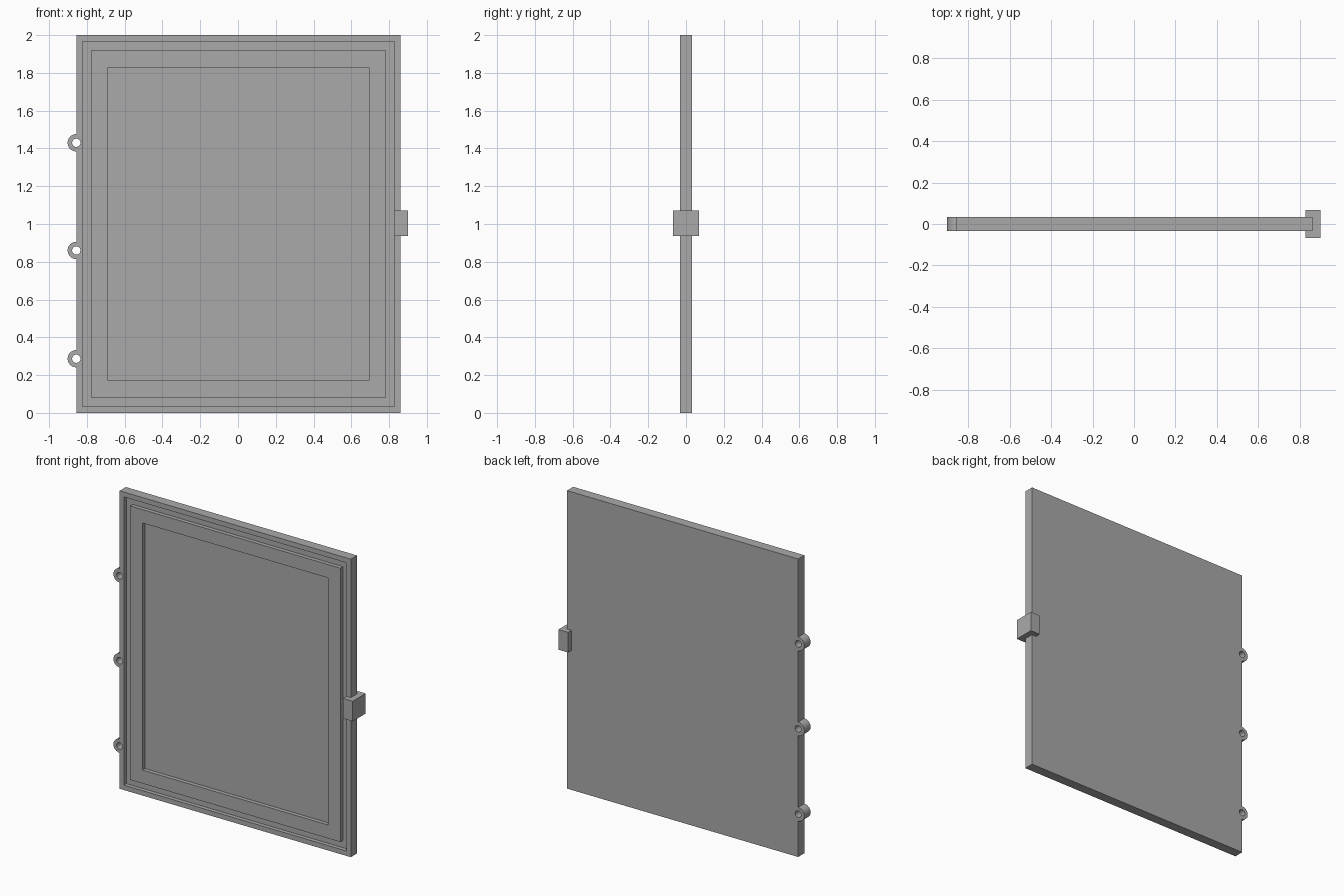
import bpy
import bmesh
from math import pi, cos, sin
from mathutils import Matrix

cube = bpy.data.objects.get("Cube")
if cube:
    bpy.data.objects.remove(cube, do_unlink=True)

GREY = (0.4, 0.4, 0.4, 1)
grey = bpy.data.materials.new("plain grey")
grey.use_nodes = True
grey.diffuse_color = GREY
grey.node_tree.nodes["Principled BSDF"].inputs["Base Color"].default_value = GREY

HALF = 0.033          # half thickness of the panel
FLOOR = -0.006        # depth of the groove and the recess
MID_X = 0.0025
HINGE_X = -0.856
HINGE_Z = (0.287, 0.86, 1.43)
HOLE, BARREL = 0.022, 0.046
SIDES = 32


def finish(bm, name):
    bmesh.ops.recalc_face_normals(bm, faces=bm.faces)
    mesh = bpy.data.meshes.new(name)
    bm.to_mesh(mesh)
    bm.free()
    obj = bpy.data.objects.new(name, mesh)
    bpy.context.collection.objects.link(obj)
    mesh.materials.append(grey)
    return obj


def activate(obj):
    bpy.ops.object.select_all(action='DESELECT')
    obj.select_set(True)
    bpy.context.view_layer.objects.active = obj


def bridge(bm, a, b):
    for i in range(len(a)):
        j = (i + 1) % len(a)
        bm.faces.new((a[i], a[j], b[j], b[i]))


# Door panel: nested rectangles (half width, half height, y) from back to recess
steps = [(0.8585, 1, HALF), (0.8585, 1, -HALF),
         (0.8265, 0.967, -HALF), (0.8265, 0.967, FLOOR),
         (0.78, 0.919, FLOOR), (0.78, 0.919, -HALF),
         (0.69, 0.829, -HALF), (0.69, 0.829, FLOOR)]
bm = bmesh.new()
rings = [[bm.verts.new((MID_X + sx * w, y, 1 + sz * h))
          for sx, sz in ((-1, -1), (1, -1), (1, 1), (-1, 1))] for w, h, y in steps]
for a, b in zip(rings, rings[1:]):
    bridge(bm, a, b)
bm.faces.new(rings[0])
bm.faces.new(rings[-1])
panel = finish(bm, "door_panel")

# Pin holes through the panel edge
bm = bmesh.new()
for z in HINGE_Z:
    bmesh.ops.create_cone(bm, cap_ends=True, segments=SIDES, radius1=HOLE, radius2=HOLE,
                          depth=0.3, matrix=Matrix.Translation((HINGE_X, 0, z))
                          @ Matrix.Rotation(pi / 2, 4, 'X'))
cutter = finish(bm, "pin_hole_cutter")
cutter.hide_render = True
cut = panel.modifiers.new("pin holes", 'BOOLEAN')
cut.operation = 'DIFFERENCE'
cut.solver = 'EXACT'
cut.object = cutter
activate(panel)
bpy.ops.object.modifier_apply(modifier=cut.name)
bpy.data.objects.remove(cutter, do_unlink=True)
bpy.ops.object.shade_smooth_by_angle()

# Hinge knuckles: half rings on the outer edge of the panel
half = SIDES // 2
for n, z in enumerate(HINGE_Z):
    bm = bmesh.new()
    sections = []
    for i in range(half + 1):
        t = pi / 2 + pi * i / half
        sections.append([bm.verts.new((HINGE_X + r * cos(t), y, z + r * sin(t)))
                         for r, y in ((HOLE, -HALF), (BARREL, -HALF),
                                      (BARREL, HALF), (HOLE, HALF))])
    for a, b in zip(sections, sections[1:]):
        bridge(bm, a, b)
    bm.faces.new(sections[0])
    bm.faces.new(sections[-1])
    knuckle = finish(bm, f"hinge_knuckle_{n + 1}")
    activate(knuckle)
    bpy.ops.object.shade_smooth_by_angle()

# Clasp block gripping the opposite edge
bm = bmesh.new()
bmesh.ops.create_cube(bm, size=1, matrix=Matrix.Translation((0.864, 0, 1.003))
                      @ Matrix.Diagonal((0.072, 0.137, 0.135, 1)))
finish(bm, "clasp")
